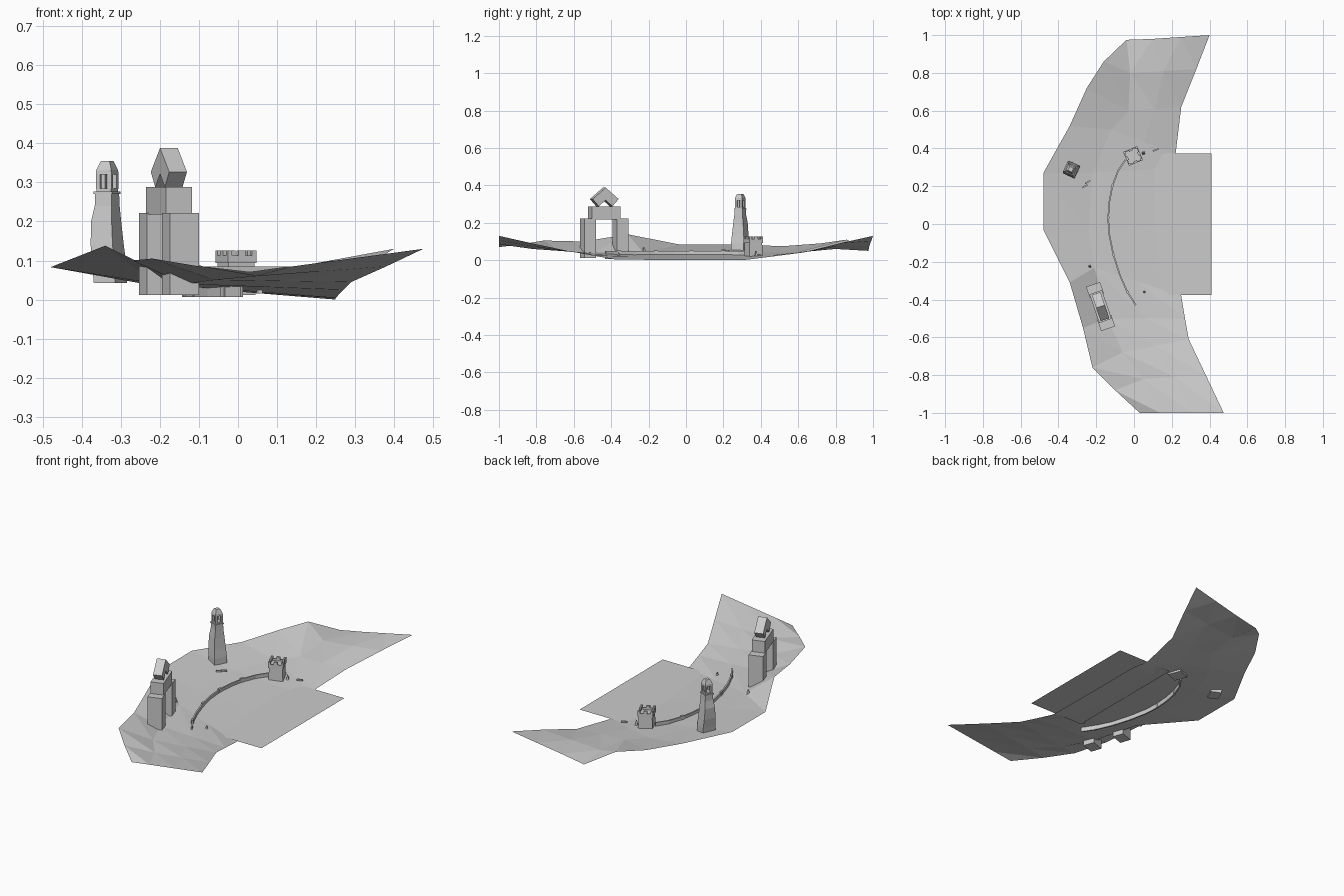
import bpy, bmesh
from math import radians, sin, cos, atan2
from mathutils import Vector, Matrix

if "Cube" in bpy.data.objects:
    bpy.data.objects.remove(bpy.data.objects["Cube"])


def mesh_object(name, verts, faces):
    me = bpy.data.meshes.new(name)
    me.from_pydata([tuple(v) for v in verts], [], faces)
    bm = bmesh.new()
    bm.from_mesh(me)
    bmesh.ops.recalc_face_normals(bm, faces=bm.faces)
    bm.to_mesh(me)
    bm.free()
    ob = bpy.data.objects.new(name, me)
    bpy.context.collection.objects.link(ob)
    return ob


def loft(name, rings, centre=(0, 0), angle=0):
    """Four-sided stack; each ring is (cx, cy, half_x, half_y, z) before rotation."""
    m = Matrix.Translation((*centre, 0)) @ Matrix.Rotation(radians(angle), 4, 'Z')
    verts = [m @ Vector((cx + sx * hx, cy + sy * hy, z))
             for cx, cy, hx, hy, z in rings
             for sx, sy in ((-1, -1), (1, -1), (1, 1), (-1, 1))]
    n = len(rings)
    faces = [(0, 1, 2, 3), tuple(range(4 * n - 4, 4 * n))]
    for r in range(n - 1):
        for i in range(4):
            j = (i + 1) % 4
            faces.append((4 * r + i, 4 * r + j, 4 * r + 4 + j, 4 * r + 4 + i))
    return mesh_object(name, verts, faces)


def block(name, x, y, hx, hy, z0, z1, centre=(0, 0), angle=0):
    return loft(name, [(x, y, hx, hy, z0), (x, y, hx, hy, z1)], centre, angle)


# Coastal terrain: each row runs outer edge, foot of slope, shore edge
rows = [
    ((-.04, .975, .05), (.10, .98, .075), (.40, 1, .13)),
    ((-.16, .86, .11), (-.02, .80, .06), (.33, .82, .09)),
    ((-.25, .72, .09), (-.03, .60, .045), (.25, .62, .04)),
    ((-.34, .52, .075), (-.12, .50, .04), (.22, .37, .008)),
    ((-.48, .27, .083), (-.22, .27, .04), (.25, .30, 0)),
    ((-.48, -.03, .083), (-.24, -.03, .04), (.25, 0, 0)),
    ((-.34, -.31, .138), (-.21, -.23, .04), (.25, -.38, .004)),
    ((-.27, -.55, .10), (-.14, -.50, .04), (.27, -.50, .025)),
    ((-.22, -.76, .105), (-.06, -.68, .05), (.29, -.61, .045)),
    ((-.10, -.88, .085), (.05, -.82, .06), (.38, -.80, .085)),
    ((.03, -1, .07), (.14, -1, .085), (.475, -1, .13)),
]
verts, faces = [], []
for a, b, d in rows:
    verts += [Vector(a), Vector(b), Vector(b).lerp(Vector(d), .5), Vector(d)]
for r in range(len(rows) - 1):
    for c in range(3):
        i = 4 * r + c
        faces += [(i, i + 4, i + 5), (i, i + 5, i + 1)]
mesh_object("terrain", verts, faces)

# Harbour water sheet
mesh_object("water", [(.06, -.375, .012), (.41, -.375, .012),
                      (.41, .372, .012), (.06, .372, .012)], [(0, 1, 2, 3)])

# Curved town wall with thin section
path = [(.01, -.43), (-.035, -.36), (-.075, -.27), (-.11, -.16), (-.13, -.06),
        (-.137, .03), (-.13, .12), (-.115, .20), (-.085, .28), (-.045, .34)]
verts, faces = [], []
for i, p in enumerate(path):
    a, b = Vector(path[max(i - 1, 0)]), Vector(path[min(i + 1, len(path) - 1)])
    t = (b - a).normalized()
    n = Vector((-t.y, t.x)) * .004
    for s, z in ((-1, .006), (1, .006), (1, .048), (-1, .048)):
        verts.append((p[0] + s * n.x, p[1] + s * n.y, z))
for i in range(len(path) - 1):
    for k in range(4):
        j = (k + 1) % 4
        faces.append((4 * i + k, 4 * i + j, 4 * i + 4 + j, 4 * i + 4 + k))
last = 4 * len(path) - 4
faces += [(0, 1, 2, 3), (last, last + 1, last + 2, last + 3)]
mesh_object("town_wall", verts, faces)

# Small turrets along the wall
for p, q in zip(path[1:-1:2], path[2::2]):
    ang = atan2(q[1] - p[1], q[0] - p[0]) * 57.3
    block("wall_turret", 0, 0, .01, .006, .006, .053, p, ang)

# Square battlement tower
T, TA = (-.005, .36), 23
loft("tower_body", [(0, 0, .038, .038, .012), (0, 0, .036, .036, .095)], T, TA)
block("tower_platform", 0, 0, .04, .04, .093, .102, T, TA)
for sx, sy in ((-1, 0), (1, 0), (0, -1), (0, 1)):
    block("tower_parapet", sx * .037, sy * .037, .003 if sx else .04,
          .003 if sy else .04, .10, .113, T, TA)
for i in (-1, 0, 1):
    for j in (-1, 0, 1):
        if i or j:
            block("tower_merlon", i * .034, j * .034,
                  .006 if i else .01, .006 if j else .01, .112, .126, T, TA)

# Great gate: two legs, lintel block and chevron roof
G, GA = (-.177, -.437), 18.8
for s in (-1, 1):
    block("gate_leg", 0, s * .092, .039, .032, .012, .222, G, GA)
block("gate_lintel", 0, 0, .035, .08, .218, .288, G, GA)
profile = [(0, .388), (.073, .327), (.038, .288), (0, .322), (-.038, .288), (-.073, .327)]
m = Matrix.Translation((*G, 0)) @ Matrix.Rotation(radians(GA), 4, 'Z')
verts = [m @ Vector((s * .024, y, z)) for s in (-1, 1) for y, z in profile]
faces = [(k, (k + 1) % 6, 6 + (k + 1) % 6, 6 + k) for k in range(6)]
for o in (0, 6):
    faces += [(o, o + 1, o + 2, o + 3), (o, o + 3, o + 4, o + 5)]
mesh_object("gate_chevron", verts, faces)

# Lighthouse: curved shaft, gallery, open lantern, roof
L, LA = (-.335, .29), -25
loft("lighthouse_shaft", [(.009, 0, .030, .036, .042), (.006, 0, .031, .037, .09),
                          (0, 0, .031, .034, .14), (-.003, 0, .029, .029, .20),
                          (0, 0, .024, .024, .24), (0, 0, .023, .023, .272)], L, LA)
block("lighthouse_gallery", 0, 0, .026, .026, .270, .277, L, LA)
block("lighthouse_lamp_base", 0, 0, .021, .021, .277, .285, L, LA)
for sx in (-1, 1):
    for sy in (-1, 1):
        block("lantern_post", sx * .016, sy * .016, .0055, .0055, .283, .322, L, LA)
loft("lighthouse_roof", [(0, 0, .022, .022, .320), (0, 0, .021, .021, .332),
                         (0, 0, .013, .013, .353), (0, 0, .011, .011, .355)], L, LA)

# Small standing figures and low props
for x, y, z in ((.055, -.36, .015), (-.235, -.225, .045), (.05, .375, .022)):
    loft("figure", [(0, 0, .007, .007, z), (0, 0, .002, .002, z + .026)], (x, y), 20)
for x, y, z, a in ((-.26, .20, .05, 30), (-.245, .222, .047, 30), (.115, .392, .026, 20)):
    block("low_prop", 0, 0, .016, .004, z, z + .008, (x, y), a)
